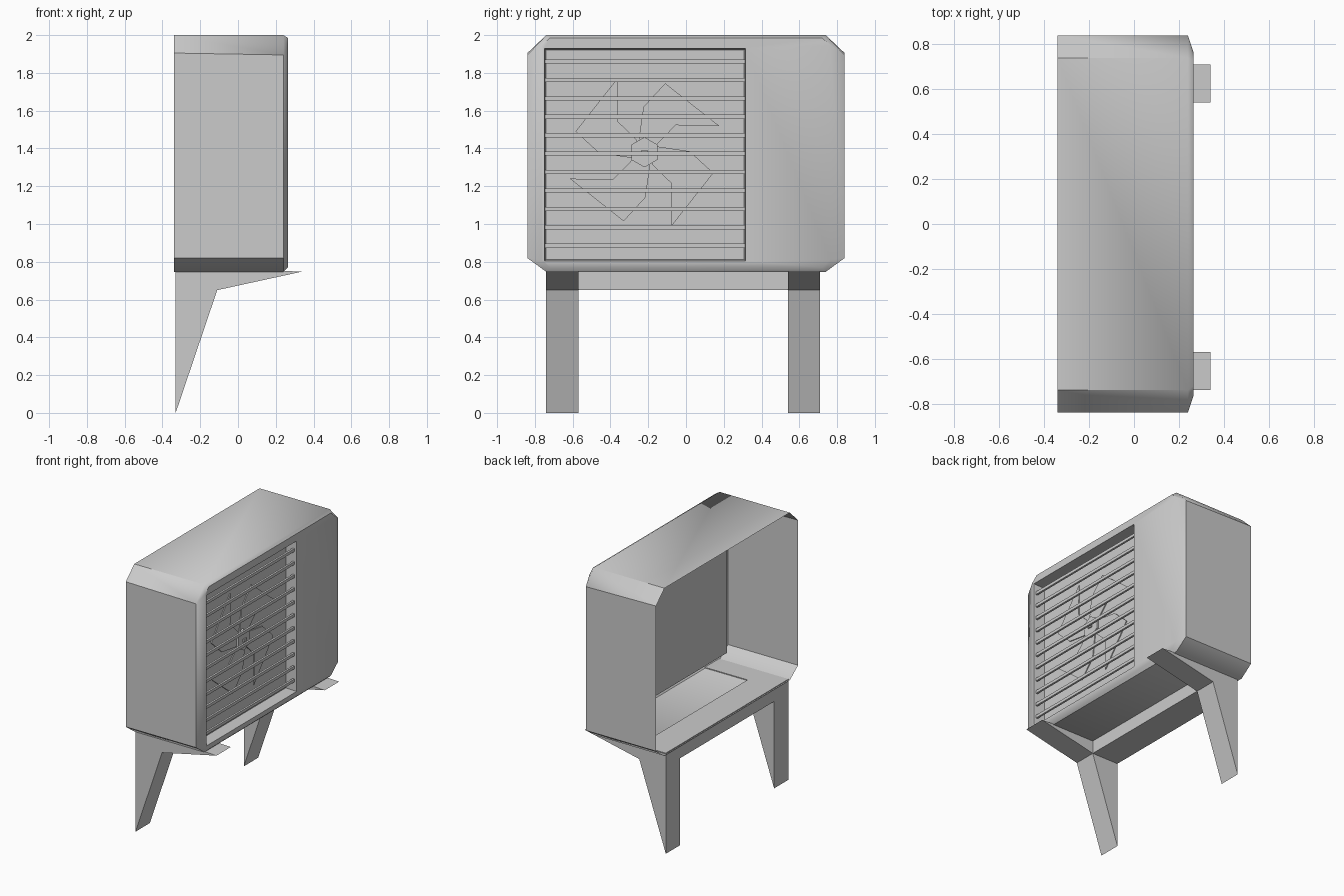
import bpy, bmesh, math

if "Cube" in bpy.data.objects:
    bpy.data.objects.remove(bpy.data.objects["Cube"])

def finish(name, bm, recalc=True):
    if recalc:
        bmesh.ops.recalc_face_normals(bm, faces=bm.faces)
    me = bpy.data.meshes.new(name)
    bm.to_mesh(me)
    bm.free()
    ob = bpy.data.objects.new(name, me)
    bpy.context.collection.objects.link(ob)
    return ob

def prism(name, pts, d, place):
    """Extrude a 2D outline through d=(start, end); place maps (a, b, d) to xyz."""
    bm = bmesh.new()
    lo = [bm.verts.new(place(a, b, d[0])) for a, b in pts]
    hi = [bm.verts.new(place(a, b, d[1])) for a, b in pts]
    bm.faces.new(lo)
    bm.faces.new(hi)
    n = len(pts)
    for i in range(n):
        j = (i + 1) % n
        bm.faces.new((lo[i], lo[j], hi[j], hi[i]))
    return finish(name, bm)

def box(name, x, y, z):
    return prism(name, [(x[0], y[0]), (x[1], y[0]), (x[1], y[1]), (x[0], y[1])], z,
                 lambda a, b, d: (a, b, d))

# cabinet shell: octagonal sheet, open at the back, with a grille recess in front
bm = bmesh.new()

def octagon(x, w, wc, z0, z0c, z1, z1c):
    ring = [(-wc, z0), (wc, z0), (w, z0c), (w, z1c),
            (wc, z1), (-wc, z1), (-w, z1c), (-w, z0c)]
    return [bm.verts.new((x, y, z)) for y, z in ring]

def rect(x, y0, y1, z0, z1):
    return [bm.verts.new((x, y, z)) for y, z in ((y0, z0), (y1, z0), (y1, z1), (y0, z1))]

def bridge(a, b):
    n = len(a)
    for i in range(n):
        j = (i + 1) % n
        bm.faces.new((a[i], a[j], b[j], b[i]))

back = octagon(-0.34, 0.84, 0.74, 0.747, 0.82, 2.0, 1.905)
side = octagon(0.24, 0.84, 0.74, 0.747, 0.82, 2.0, 1.895)
front = octagon(0.265, 0.765, 0.72, 0.77, 0.81, 1.985, 1.945)
bridge(back, side)
bridge(side, front)
hole = rect(0.265, -0.75, 0.315, 0.805, 1.93)
inner = rect(0.18, -0.74, 0.308, 0.812, 1.92)
for i in range(4):
    # octagon corner pairs: bottom-left, bottom-right, top-right, top-left
    p, q = front[(2 * i - 1) % 8], front[2 * i]
    r = front[(2 * i + 1) % 8]
    bm.faces.new((p, q, hole[i]))
    bm.faces.new((q, r, hole[(i + 1) % 4], hole[i]))
bridge(hole, inner)
bm.faces.new(inner)
shell = finish("cabinet_shell", bm)
bpy.context.view_layer.objects.active = shell
shell.select_set(True)
bpy.ops.object.shade_smooth_by_angle(angle=math.radians(40))

# grille slats
for i in range(11):
    z = 1.86 - 0.0975 * i
    box(f"grille_slat_{i + 1}", (0.235, 0.25), (-0.747, 0.312), (z - 0.011, z + 0.011))

# fan: four flat blades around a hexagonal hub
CY, CZ = -0.22, 1.38
blade = [(-0.03, 0.07), (-0.005, 0.24), (0.11, 0.365),
         (0.395, 0.14), (0.165, 0.143), (0.065, 0.04)]
for k in range(4):
    c, s = math.cos(k * math.pi / 2), math.sin(k * math.pi / 2)
    prism(f"fan_blade_{k + 1}", [(a * c - b * s, a * s + b * c) for a, b in blade],
          (0.183, 0.19), lambda a, b, d: (d, CY + a, CZ + b))
hexagon = [(0.08 * math.sin(i * math.pi / 3), 0.08 * math.cos(i * math.pi / 3)) for i in range(6)]
prism("fan_hub", hexagon, (0.18, 0.205), lambda a, b, d: (d, CY + a, CZ + b))
box("fan_axle", (0.2, 0.215), (CY - 0.018, CY + 0.018), (CZ - 0.01, CZ + 0.01))

# bracket legs and the beam joining them
leg = [(-0.33, 0.753), (-0.33, 0.0), (-0.11, 0.65), (0.34, 0.748), (0.2, 0.753)]
for name, span in (("left_leg", (-0.74, -0.57)), ("right_leg", (0.54, 0.71))):
    prism(name, leg, span, lambda a, b, d: (a, d, b))
box("cross_beam", (-0.33, -0.11), (-0.57, 0.54), (0.65, 0.753))
